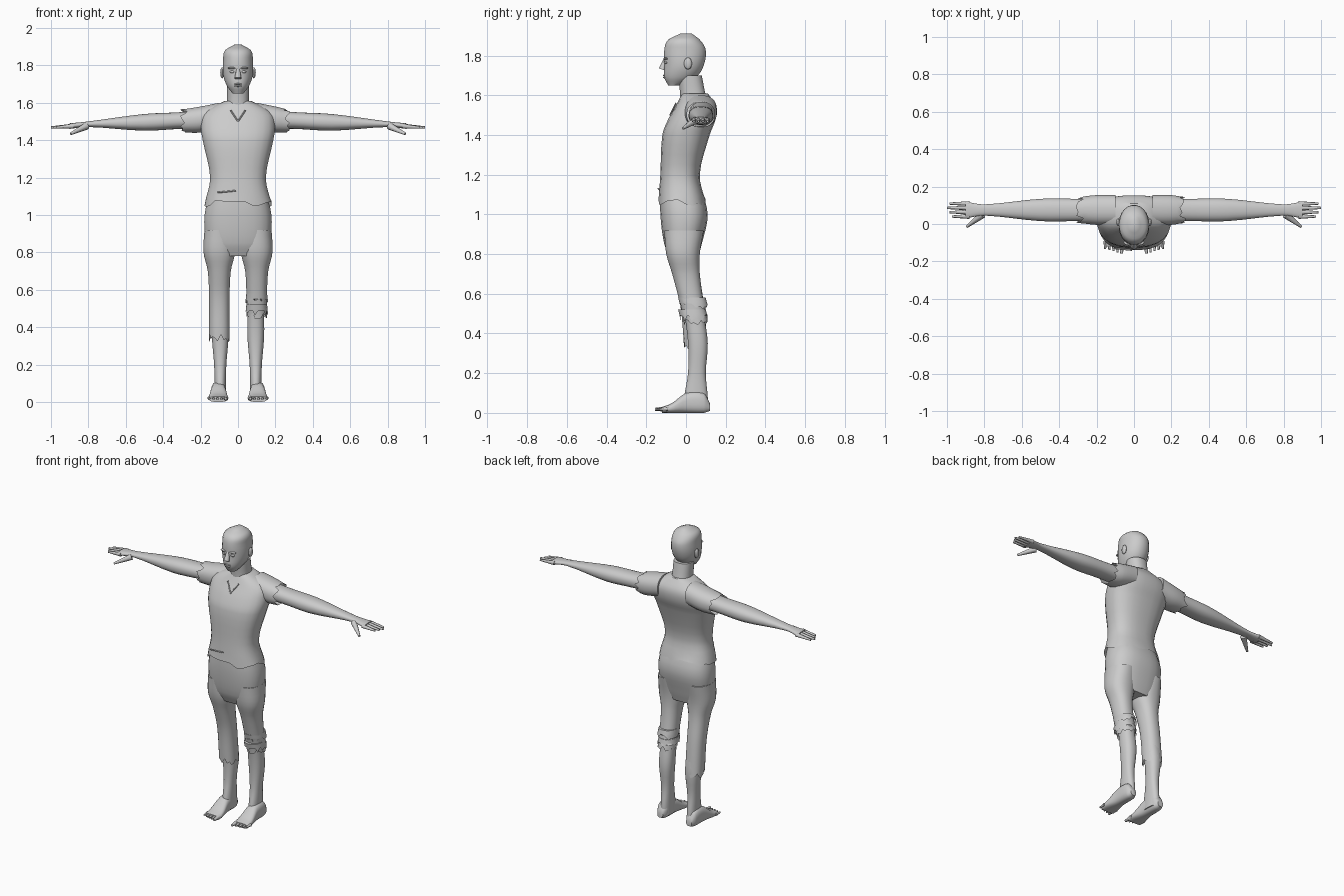
import bpy
import bmesh
import math
import random
from mathutils import Matrix, Vector

random.seed(4)
if "Cube" in bpy.data.objects:
    bpy.data.objects.remove(bpy.data.objects["Cube"])

# One plain colour for everything
grey = bpy.data.materials.new("light grey")
grey.use_nodes = True
grey.diffuse_color = (0.6, 0.6, 0.6, 1)
shader = grey.node_tree.nodes["Principled BSDF"]
shader.inputs["Base Color"].default_value = grey.diffuse_color


def finish(name, bm):
    """Turn a bmesh into a smooth shaded object."""
    bmesh.ops.recalc_face_normals(bm, faces=bm.faces)
    mesh = bpy.data.meshes.new(name)
    bm.to_mesh(mesh)
    bm.free()
    mesh.materials.append(grey)
    obj = bpy.data.objects.new(name, mesh)
    bpy.context.collection.objects.link(obj)
    bpy.ops.object.select_all(action="DESELECT")
    obj.select_set(True)
    bpy.context.view_layer.objects.active = obj
    bpy.ops.object.shade_smooth_by_angle(angle=math.radians(50))


def slope(rows, index, column):
    before = rows[max(index - 1, 0)]
    after = rows[min(index + 1, len(rows) - 1)]
    return (after[column] - before[column]) / (after[0] - before[0])


def refine(rows, steps=4):
    """Add smoothly curved rows between the given ones."""
    result = []
    for index in range(len(rows) - 1):
        start, end = rows[index], rows[index + 1]
        span = end[0] - start[0]
        for step in range(steps):
            f = step / steps
            blend = f * f * (3 - 2 * f)
            row = [start[0] + span * f]
            for column in range(1, len(start)):
                leave = slope(rows, index, column) * span * f * (1 - f) ** 2
                arrive = slope(rows, index + 1, column) * span * f * f * (1 - f)
                change = end[column] - start[column]
                row.append(start[column] + change * blend + leave - arrive)
            result.append(row)
    return result + [rows[-1]]


def loft(name, axis, rows, centre=0, side=1, power=2.3, ragged=0, sides=24):
    """Skin rounded sections (position, half width, low, high) along an axis.
    A ragged loft stays open and has a torn last edge."""
    bm = bmesh.new()
    rings = []
    rows = refine(rows)
    for position, half, low, high in rows:
        ring = []
        for i in range(sides):
            angle = math.tau * (i + 0.5) / sides
            c, s = math.cos(angle), math.sin(angle)
            a = centre + half * math.copysign(abs(c) ** (2 / power), c)
            b = (high - low) / 2 * math.copysign(abs(s) ** (2 / power), s)
            b += (high + low) / 2
            t = position
            if ragged and len(rings) == len(rows) - 1:
                t += random.uniform(-ragged, ragged)
            x, y, z = {"x": (t, a, b), "y": (a, t, b), "z": (a, b, t)}[axis]
            ring.append(bm.verts.new((x * side, y, z)))
        rings.append(ring)
    for lower, upper in zip(rings, rings[1:]):
        for i in range(sides):
            bm.faces.new((lower[i - 1], lower[i], upper[i], upper[i - 1]))
    bm.faces.new(rings[0])
    if not ragged:
        bm.faces.new(rings[-1])
    finish(name, bm)


def tube(name, start, end, radius, tip, side=1):
    """Straight tapered piece between two points."""
    start, end = Vector(start), Vector(end)
    start.x *= side
    end.x *= side
    along = end - start
    turn = along.to_track_quat("Z", "Y").to_matrix().to_4x4()
    bm = bmesh.new()
    bmesh.ops.create_cone(bm, cap_ends=True, segments=8, radius1=radius, radius2=tip,
                          depth=along.length,
                          matrix=Matrix.Translation((start + end) / 2) @ turn)
    finish(name, bm)


def blob(name, centre, size):
    """Stretched ball for small soft features."""
    bm = bmesh.new()
    place = Matrix.Translation(centre) @ Matrix.Diagonal((*size, 1))
    bmesh.ops.create_uvsphere(bm, u_segments=12, v_segments=8, radius=1, matrix=place)
    finish(name, bm)


# Shirt, from the collar down to its torn hem
loft("shirt", "z", [
    (1.61, .07, -.02, .11), (1.55, .18, -.05, .15), (1.48, .2, -.09, .15),
    (1.4, .19, -.12, .12), (1.2, .15, -.13, .07), (1.06, .18, -.14, .1),
], power=2.5, ragged=.02)

# Seat of the trousers
loft("trousers_seat", "z", [
    (1.15, .14, -.13, .07), (1, .18, -.13, .11),
    (.85, .17, -.11, .08), (.78, .14, -.08, .06),
], power=2.5)

# Neck and head
loft("neck", "z", [(1.5, .07, -.03, .13), (1.6, .06, -.03, .1), (1.7, .06, -.04, .08)])
loft("head", "z", [
    (1.65, .03, -.09, -.03), (1.69, .06, -.11, .05), (1.75, .08, -.11, .09),
    (1.83, .08, -.11, .1), (1.88, .07, -.09, .07), (1.91, .02, -.03, .03),
], power=2.1)

# Nose, lips and waist fold
tube("nose", (0, -.1, 1.79), (0, -.12, 1.73), .008, .018)
for lip, z in (("upper_lip", 1.7), ("lower_lip", 1.69)):
    blob(lip, (0, -.107, z), (.02, .01, .005))
tube("waist_fold", (-.11, -.13, 1.12), (-.01, -.14, 1.13), .004, .004)

# Position of the torn sleeve edge and torn trouser hem on each side
for side, label, cuff, hem in ((1, "left_", .26, .46), (-1, "right_", .29, .34)):

    # Face details and collar seam
    blob(label + "ear", (side * .085, .01, 1.76), (.01, .02, .03))
    blob(label + "eye", (side * .03, -.1, 1.765), (.015, .01, .007))
    blob(label + "brow", (side * .03, -.1, 1.785), (.025, .014, .006))
    tube(label + "collar_seam", (0, -.08, 1.5), (.04, -.05, 1.56), .004, .004, side)

    # Bare arm with palm, and its torn sleeve
    loft(label + "arm", "x", [
        (.1, .06, 1.46, 1.57), (.3, .06, 1.46, 1.55), (.5, .06, 1.45, 1.54),
        (.8, .03, 1.47, 1.5), (.9, .045, 1.46, 1.49),
    ], .075, side)
    loft(label + "sleeve", "x", [
        (.1, .08, 1.46, 1.6), (.2, .08, 1.44, 1.58), (cuff, .07, 1.44, 1.565),
    ], .075, side, ragged=.02)

    # Fingers and thumb
    for i, finger in enumerate(("index", "middle", "ring", "little")):
        y = .04 + .023 * i
        tip = 1 - .014 * abs(i - 2)
        tube(label + finger + "_finger", (.88, y, 1.475), (tip, y, 1.468), .013, .006, side)
    tube(label + "thumb", (.81, .05, 1.475), (.895, -.015, 1.433), .02, .007, side)

    # Bare leg inside the torn trouser leg
    loft(label + "leg", "z", [
        (.7, .05, -.06, .06), (.5, .045, -.01, .09), (.35, .045, .01, .11),
        (.2, .033, .01, .1), (.08, .03, -.01, .11), (.02, .03, -.01, .11),
    ], .095, side)
    loft(label + "trouser_leg", "z", [
        (.92, .08, -.11, .09), (.8, .085, -.1, .07), (.7, .062, -.07, .07),
        (.55, .055, -.03, .09), (hem, .055, -.01, .11),
    ], .1, side, ragged=.02)

    # Foot and toes
    loft(label + "foot", "y", [
        (.12, .02, .01, .05), (.09, .035, 0, .1), (0, .04, 0, .1),
        (-.07, .05, 0, .05), (-.12, .05, 0, .03),
    ], .105, side, power=2.6)
    for i in range(5):
        x = .066 + .022 * i
        size = .01 if i else .015
        tip = -.157 + .006 * i
        tube(label + "toe_" + str(i + 1), (x, -.09, .02), (x, tip, .018), size, size / 2, side)

# Loose torn fabric around the left knee
for z in (.54, .48):
    loft("left_knee_scrap", "z", [(z + .04, .056, -.04, .1), (z, .06, -.03, .11)],
         .1, ragged=.02)
